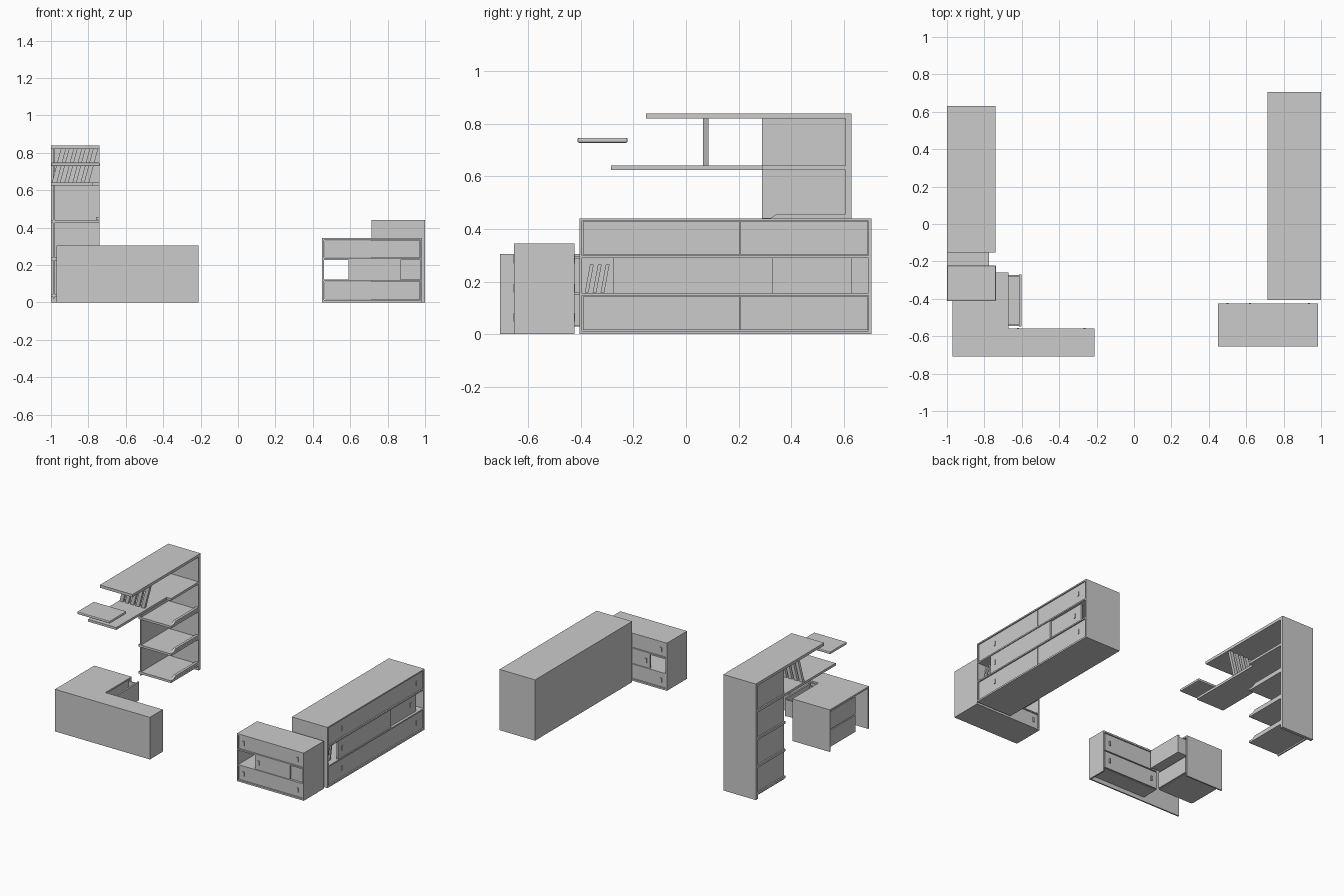
import bpy, bmesh
from mathutils import Vector

if "Cube" in bpy.data.objects:
    bpy.data.objects.remove(bpy.data.objects["Cube"])


def box(name, x0, x1, y0, y1, z0, z1, bevel=0):
    me = bpy.data.meshes.new(name)
    bm = bmesh.new()
    bmesh.ops.create_cube(bm, size=1)
    for v in bm.verts:
        v.co = Vector((x0 + (v.co.x + .5) * (x1 - x0),
                       y0 + (v.co.y + .5) * (y1 - y0),
                       z0 + (v.co.z + .5) * (z1 - z0)))
    bm.to_mesh(me)
    bm.free()
    ob = bpy.data.objects.new(name, me)
    bpy.context.collection.objects.link(ob)
    if bevel:
        m = ob.modifiers.new("bevel", 'BEVEL')
        m.width, m.segments = bevel, 2
    return ob


def prism(name, profile, axis, a, b):
    """Extrude a profile along x (profile = y,z) or y (profile = x,z)."""
    def put(p, t):
        return (t, p[0], p[1]) if axis == 'x' else (p[0], t, p[1])
    bm = bmesh.new()
    f0 = [bm.verts.new(put(p, a)) for p in profile]
    f1 = [bm.verts.new(put(p, b)) for p in profile]
    bm.faces.new(f0)
    bm.faces.new(f1)
    n = len(profile)
    for i in range(n):
        j = (i + 1) % n
        bm.faces.new((f0[i], f0[j], f1[j], f1[i]))
    bmesh.ops.recalc_face_normals(bm, faces=bm.faces)
    me = bpy.data.meshes.new(name)
    bm.to_mesh(me)
    bm.free()
    ob = bpy.data.objects.new(name, me)
    bpy.context.collection.objects.link(ob)
    return ob


def handle_x(name, x, y, z):
    box(name, x - .004, x + .005, y - .006, y + .006, z - .016, z + .016)


def handle_y(name, x, y, z):
    box(name, x - .006, x + .006, y - .005, y + .005, z - .016, z + .016)


# Large sideboard, fronts facing +x
X0, X1, Y0, Y1, H = .715, 1.0, -.405, .705, .44
box("sideboard_back", X0, X0 + .012, Y0, Y1, 0, H)
for y in (Y0, Y1 - .01):
    box("sideboard_end", X0, X1, y, y + .01, 0, H)
for z0, z1 in ((0, .012), (.147, .157), (.29, .3), (.43, H)):
    box("sideboard_board", X0, X1, Y0, Y1, z0, z1)
for row, z0, z1 in (("bottom", .015, .144), ("top", .303, .428)):
    for y0, y1, hy in ((Y0 + .013, .203, -.23), (.206, Y1 - .013, .62)):
        box(f"sideboard_{row}_drawer", X0 + .02, X1 - .006, y0, y1, z0, z1)
        handle_x(f"sideboard_{row}_handle", X1 - .006, hy, (z0 + z1) / 2)
box("sideboard_sliding_door_long", X1 - .018, X1 - .006, -.275, .33, .157, .29)
box("sideboard_sliding_door_short", X1 - .03, X1 - .018, .33, .632, .157, .29)
handle_x("sideboard_door_handle", X1 - .006, -.23, .225)
handle_x("sideboard_door_handle", X1 - .018, .57, .225)
for i in range(3):  # leaning books in the open end
    y = -.385 + i * .03
    prism("sideboard_book", [(y, .158), (y + .014, .158), (y + .034, .265), (y + .02, .265)],
          'x', .79, .96)

# Small double-sided cabinet, fronts facing -y and +y
X0, X1, Y0, Y1, H = .45, .985, -.655, -.424, .345
for x in (X0, X1 - .01):
    box("cabinet_end", x, x + .01, Y0, Y1, 0, H)
for z0, z1 in ((0, .012), (.114, .122), (.226, .236), (.334, H)):
    box("cabinet_board", X0, X1, Y0, Y1, z0, z1)
for row, z0, z1 in (("bottom", .015, .112), ("top", .239, .331)):
    box(f"cabinet_{row}_drawer", X0 + .013, X1 - .013, Y0 + .006, Y1 - .006, z0, z1)
    for x in (X0 + .05, X1 - .05):
        for y in (Y0 + .004, Y1 - .004):
            handle_y(f"cabinet_{row}_handle", x, y, (z0 + z1) / 2)
for y0, y1, y2, y3, hy in ((Y0 + .006, Y0 + .016, Y0 + .016, Y0 + .026, Y0 + .004),
                           (Y1 - .016, Y1 - .006, Y1 - .026, Y1 - .016, Y1 - .004)):
    box("cabinet_sliding_door", .59, .87, y0, y1, .122, .226)
    box("cabinet_rear_door", .87, X1 - .01, y2, y3, .122, .226)
    handle_y("cabinet_door_handle", .62, hy, .174)

# Tall open bookcase with overhanging boards
box("bookcase_end_panel", -1, -.74, .607, .63, 0, .84)
box("bookcase_back_panel", -.99, -.98, .29, .607, .02, .82)
box("bookcase_top_board", -1, -.74, -.152, .63, .82, .84)
box("bookcase_long_shelf", -1, -.775, -.285, .607, .625, .642)
box("bookcase_long_shelf_front", -.775, -.74, .29, .607, .625, .642)
for z in (.03, .225, .425):
    box("bookcase_shelf", -1, -.74, .29, .607, z, z + .016)
    prism("bookcase_shelf_lip", [(.32, z + .016), (.607, z + .016), (.607, z + .032),
                                 (.345, z + .032)], 'x', -.76, -.741)
# Slanted slats between the two long boards
for i in range(5):
    x = -.995 + i * .043
    prism("slanted_slat", [(x, .641), (x + .027, .641), (x + .075, .821), (x + .048, .821)],
          'y', .065, .085)
# Floating wall shelf
box("floating_shelf", -1, -.738, -.413, -.222, .728, .747, .006)

# L-shaped desk: tops and floor-length panels
box("desk_front_panel", -.97, -.21, -.708, -.698, 0, .305)
box("desk_right_panel", -.22, -.21, -.708, -.56, 0, .305)
box("desk_top_front", -.97, -.21, -.708, -.56, .293, .305)
box("desk_top_return", -.97, -.67, -.56, -.26, .293, .305)
box("desk_end_panel", -.97, -.67, -.27, -.26, 0, .305)
# Front leg drawers facing +y
box("desk_front_carcass", -.67, -.22, -.698, -.572, .03, .293)
for z0, z1 in ((.033, .155), (.163, .288)):
    box("desk_front_drawer", -.662, -.224, -.572, -.562, z0, z1)
    for x in (-.62, -.265):
        handle_y("desk_front_handle", x, -.56, (z0 + z1) / 2)
# Return block with drawers
box("desk_return_carcass", -.958, -.682, -.56, -.27, .03, .293)
for z0, z1 in ((.033, .153), (.16, .288)):
    box("desk_return_back_front", -.968, -.958, -.558, -.272, z0, z1)
box("desk_return_lower_drawer", -.682, -.67, -.55, -.272, .033, .15)
# Pulled-out upper drawer
box("open_drawer_bottom", -.69, -.604, -.545, -.273, .16, .168)
box("open_drawer_front", -.614, -.602, -.548, -.27, .158, .29)
for y in (-.545, -.281):
    box("open_drawer_side", -.69, -.61, y, y + .008, .16, .278)
